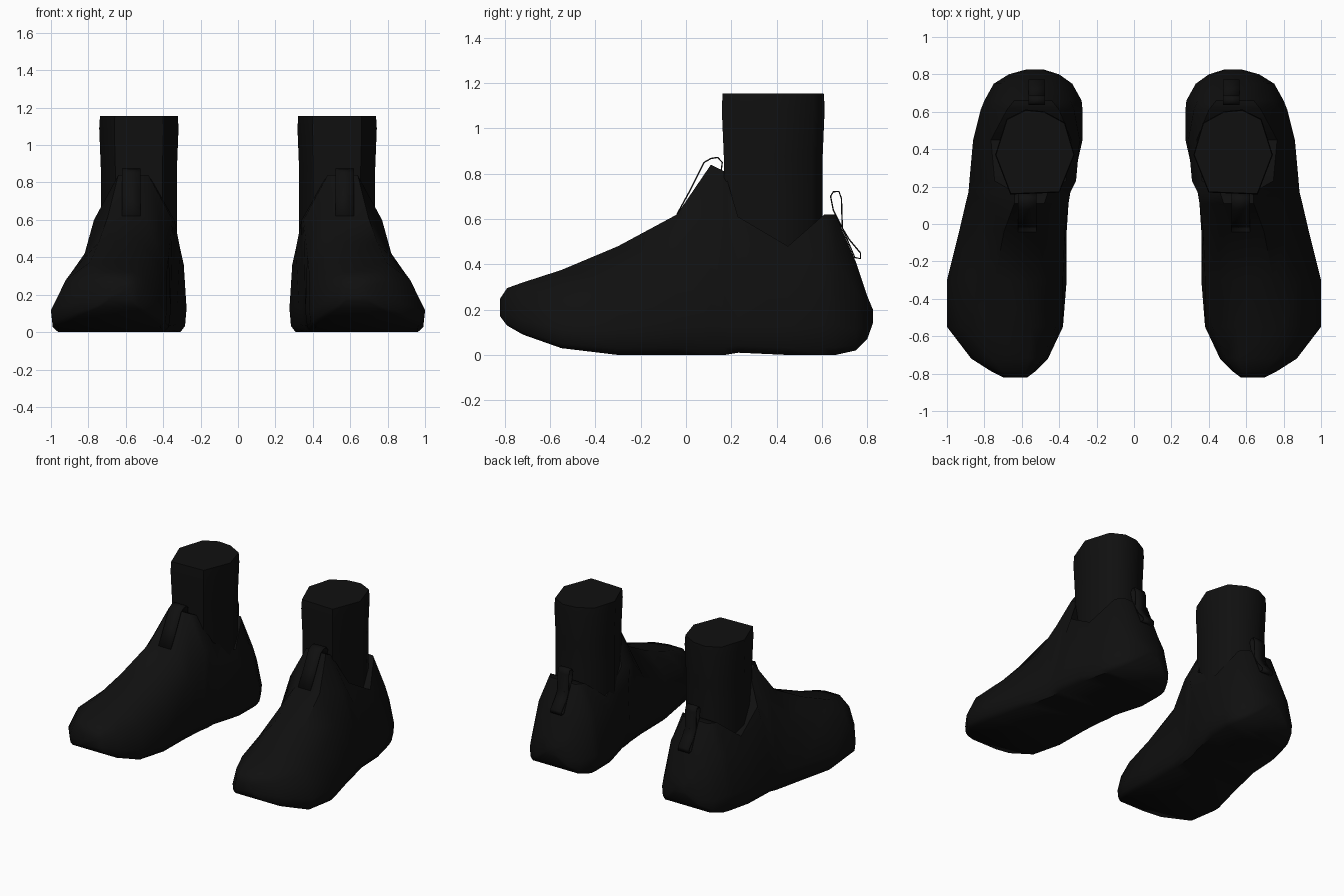
import bpy, bmesh

if "Cube" in bpy.data.objects:
    bpy.data.objects.remove(bpy.data.objects["Cube"], do_unlink=True)

black = bpy.data.materials.new("black")
black.use_nodes = True
COLOUR = (0.005, 0.005, 0.005, 1)
black.diffuse_color = COLOUR
black.node_tree.nodes["Principled BSDF"].inputs["Base Color"].default_value = COLOUR


def finish(name, bm, angle, thickness=0):
    """Turn a bmesh into a shaded, coloured object."""
    bmesh.ops.recalc_face_normals(bm, faces=bm.faces)
    mesh = bpy.data.meshes.new(name)
    bm.to_mesh(mesh)
    bm.free()
    mesh.materials.append(black)
    ob = bpy.data.objects.new(name, mesh)
    bpy.context.collection.objects.link(ob)
    if thickness:
        mod = ob.modifiers.new("thickness", "SOLIDIFY")
        mod.thickness = thickness
        mod.offset = 0
    bpy.ops.object.select_all(action="DESELECT")
    ob.select_set(True)
    bpy.context.view_layer.objects.active = ob
    bpy.ops.object.shade_smooth_by_angle(angle=angle)


def loft(name, rings, angle):
    """Skin a list of equal closed rings and cap both ends."""
    bm = bmesh.new()
    rows = [[bm.verts.new(p) for p in ring] for ring in rings]
    n = len(rows[0])
    for a, b in zip(rows, rows[1:]):
        for i in range(n):
            j = (i + 1) % n
            bm.faces.new((a[i], a[j], b[j], b[i]))
    bm.faces.new(rows[0])
    bm.faces.new(rows[-1])
    finish(name, bm, angle)


def ribbon(name, path, x, width, side):
    """Thin fabric strip following a (y, z) path."""
    bm = bmesh.new()
    rows = [[bm.verts.new((side * (x + d), y, z)) for d in (-width / 2, width / 2)]
            for y, z in path]
    for a, b in zip(rows, rows[1:]):
        bm.faces.new((a[0], a[1], b[1], b[0]))
    finish(name, bm, 0.9, 0.006)


# Shoe sections from toe to heel:
# y, bottom, shoulder height, top, inner/outer side, inner/outer shoulder, half top width
SECTIONS = [
    (-0.82, 0.17, 0.23, 0.25, 0.57, 0.70, 0.58, 0.68, 0.03),
    (-0.79, 0.13, 0.26, 0.295, 0.53, 0.76, 0.54, 0.74, 0.06),
    (-0.72, 0.09, 0.27, 0.32, 0.46, 0.87, 0.49, 0.83, 0.10),
    (-0.55, 0.03, 0.28, 0.375, 0.38, 1.00, 0.42, 0.92, 0.12),
    (-0.30, 0.00, 0.32, 0.48, 0.36, 1.00, 0.38, 0.89, 0.11),
    (-0.04, 0.00, 0.42, 0.62, 0.36, 0.935, 0.37, 0.82, 0.10),
    (0.11, 0.00, 0.60, 0.84, 0.35, 0.90, 0.35, 0.77, 0.08),
    (0.17, 0.00, 0.60, 0.81, 0.34, 0.885, 0.34, 0.76, 0.09),
    (0.23, 0.01, 0.45, 0.61, 0.325, 0.88, 0.31, 0.80, 0.19),
    (0.45, 0.00, 0.36, 0.48, 0.275, 0.86, 0.29, 0.81, 0.215),
    (0.61, 0.00, 0.42, 0.62, 0.275, 0.82, 0.32, 0.76, 0.14),
    (0.66, 0.00, 0.42, 0.62, 0.28, 0.80, 0.34, 0.74, 0.10),
    (0.75, 0.02, 0.28, 0.41, 0.33, 0.75, 0.37, 0.71, 0.09),
    (0.80, 0.07, 0.22, 0.26, 0.40, 0.67, 0.42, 0.65, 0.07),
    (0.825, 0.14, 0.18, 0.20, 0.48, 0.58, 0.49, 0.57, 0.03),
]


def shoe_ring(section, side):
    y, zb, zs, zt, xi, xo, si, so, half = section
    zm = zb + min(0.35 * (zs - zb), 0.13)
    mid = (si + so) / 2
    inset = 0.06 * (xo - xi)
    outline = [(xi + inset, zb), (xi + inset * 0.25, zb + (zm - zb) * 0.25), (xi, zm),
               (si, zs), (mid - half, zt),
               (mid + half, zt), (so, zs), (xo, zm),
               (xo - inset * 0.25, zb + (zm - zb) * 0.25), (xo - inset, zb)]
    return [(side * x, y, z) for x, z in outline]


# Ankle outline seen from above, and its scale at each height
ANKLE = [(0.40, 0.17), (0.66, 0.16), (0.74, 0.37), (0.68, 0.56),
         (0.58, 0.61), (0.48, 0.60), (0.37, 0.54), (0.32, 0.37)]
LEVELS = [(0.30, 0.97), (0.70, 0.97), (0.88, 0.97), (1.09, 1.01), (1.155, 0.99)]

# Fabric pull loops in side profile
FRONT_LOOP = [(-0.04, 0.62), (0.02, 0.73), (0.08, 0.85), (0.11, 0.867), (0.14, 0.872),
              (0.16, 0.85), (0.155, 0.81)]
HEEL_LOOP = [(0.69, 0.56), (0.65, 0.64), (0.638, 0.70), (0.65, 0.72), (0.675, 0.722),
             (0.686, 0.69), (0.69, 0.56), (0.72, 0.51), (0.77, 0.45), (0.77, 0.425),
             (0.745, 0.43), (0.69, 0.56)]

for label, side in (("left", 1), ("right", -1)):
    loft(label + "_shoe", [shoe_ring(s, side) for s in SECTIONS], 0.9)
    loft(label + "_ankle",
         [[(side * (0.53 + (x - 0.53) * k), 0.385 + (y - 0.385) * k, z) for x, y in ANKLE]
          for z, k in LEVELS], 1.0)
    ribbon(label + "_front_loop", FRONT_LOOP, 0.57, 0.10, side)
    ribbon(label + "_heel_loop", HEEL_LOOP, 0.52, 0.09, side)
